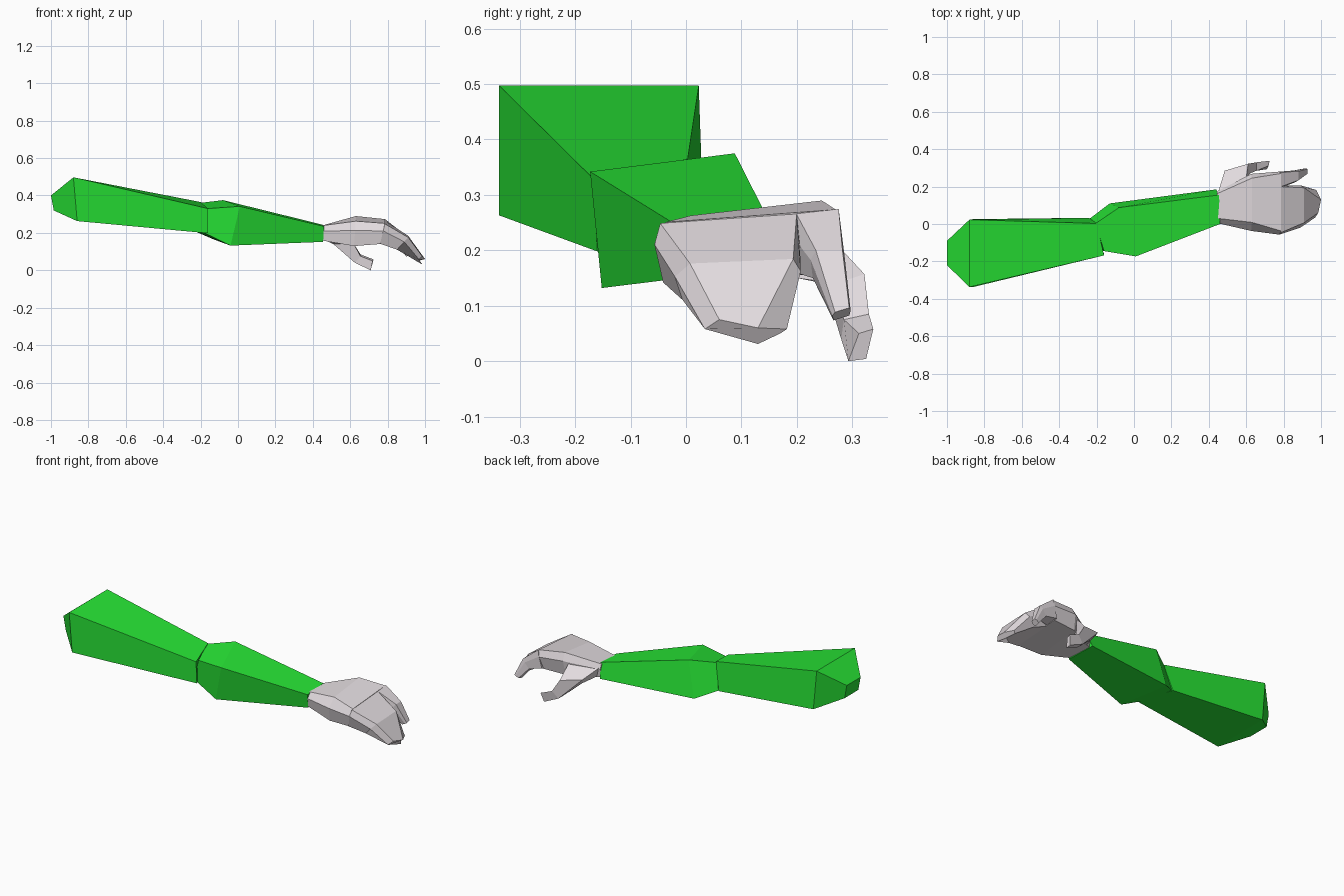
import bpy, bmesh


def material(name, rgb):
    m = bpy.data.materials.new(name)
    m.diffuse_color = (*rgb, 1)
    return m


GREEN = material("green sleeve", (0.02, 0.76, 0.035))
GREY = material("pale grey skin", (0.76, 0.71, 0.735))


def loft(name, rings, mat):
    """Skin a chain of equal-sided cross-sections and cap both ends."""
    bm = bmesh.new()
    loops = [[bm.verts.new(p) for p in ring] for ring in rings]
    for a, b in zip(loops, loops[1:]):
        for i in range(len(a)):
            j = (i + 1) % len(a)
            bm.faces.new((a[i], a[j], b[j], b[i]))
    bm.faces.new(loops[0])
    bm.faces.new(loops[-1])
    bmesh.ops.recalc_face_normals(bm, faces=bm.faces)
    me = bpy.data.meshes.new(name)
    bm.to_mesh(me)
    bm.free()
    me.materials.append(mat)
    ob = bpy.data.objects.new(name, me)
    bpy.context.collection.objects.link(ob)
    return ob


def section(top, bottom, y0, y1, tilt=0.0, inset=0.15, low=0.06):
    """Six-sided slice; top and bottom are (x, z), tilt raises the back."""
    w = y1 - y0
    side = [t + (b - t) * 0.35 for t, b in zip(top, bottom)]
    spots = [(top, inset), (top, 1 - inset * 0.5), (side, 1),
             (bottom, 1 - low), (bottom, low), (side, 0)]
    return [(p[0], y0 + w * f, p[1] + tilt * (f - 0.5)) for p, f in spots]


# Arm rings run: front top, back top, back bottom, front bottom
loft("upper_arm", [
    [(-1, -0.22, 0.40), (-1, -0.09, 0.40), (-0.985, -0.09, 0.32), (-0.985, -0.22, 0.32)],
    [(-0.88, -0.337, 0.497), (-0.88, 0.023, 0.497), (-0.86, 0.026, 0.265), (-0.86, -0.337, 0.263)],
    [(-0.16, -0.168, 0.33), (-0.20, 0.003, 0.365), (-0.24, 0.033, 0.21), (-0.16, -0.16, 0.198)],
], GREEN)

loft("forearm", [
    [(-0.16, -0.145, 0.33), (-0.205, 0.003, 0.36), (-0.235, 0.03, 0.21), (-0.19, -0.14, 0.205)],
    [(0.01, -0.173, 0.342), (-0.08, 0.088, 0.375), (-0.13, 0.11, 0.165), (-0.04, -0.152, 0.132)],
    [(0.46, 0.0, 0.235), (0.455, 0.155, 0.243), (0.44, 0.185, 0.16), (0.455, 0.01, 0.152)],
], GREEN)

# Palm
loft("palm", [
    section((0.445, 0.238), (0.445, 0.16), 0.005, 0.175),
    section((0.63, 0.275), (0.62, 0.145), -0.037, 0.268, 0.035),
    section((0.785, 0.262), (0.765, 0.152), -0.057, 0.28, 0.025, 0.06),
], GREY)

# Three fingers held together, ending in a rounded tip
loft("joined_fingers", [
    section((0.785, 0.257), (0.76, 0.15), -0.057, 0.205, 0.018, 0.04),
    section((0.91, 0.18), (0.85, 0.115), -0.02, 0.207, 0.01, 0.12),
    [(0.985, 0.06, 0.075), (1.0, 0.13, 0.06), (0.975, 0.182, 0.058),
     (0.96, 0.17, 0.05), (0.985, 0.13, 0.031), (0.968, 0.034, 0.058)],
], GREY)

# Separate index finger
loft("index_finger", [
    section((0.785, 0.27), (0.76, 0.165), 0.19, 0.28, 0.01, 0.1),
    section((0.88, 0.20), (0.84, 0.15), 0.225, 0.287),
    section((0.928, 0.092), (0.90, 0.078), 0.264, 0.297, 0.01),
], GREY)

# Thumb, hanging from the back side of the palm
loft("thumb", [
    [(0.45, 0.17, 0.22), (0.60, 0.245, 0.24), (0.58, 0.20, 0.15), (0.46, 0.15, 0.165)],
    [(0.485, 0.285, 0.18), (0.61, 0.322, 0.157), (0.62, 0.27, 0.14), (0.51, 0.25, 0.14)],
    [(0.62, 0.32, 0.045), (0.655, 0.33, 0.085), (0.655, 0.285, 0.075), (0.625, 0.28, 0.04)],
    [(0.71, 0.325, 0.004), (0.725, 0.338, 0.058), (0.72, 0.312, 0.05), (0.71, 0.293, 0.0)],
], GREY)
